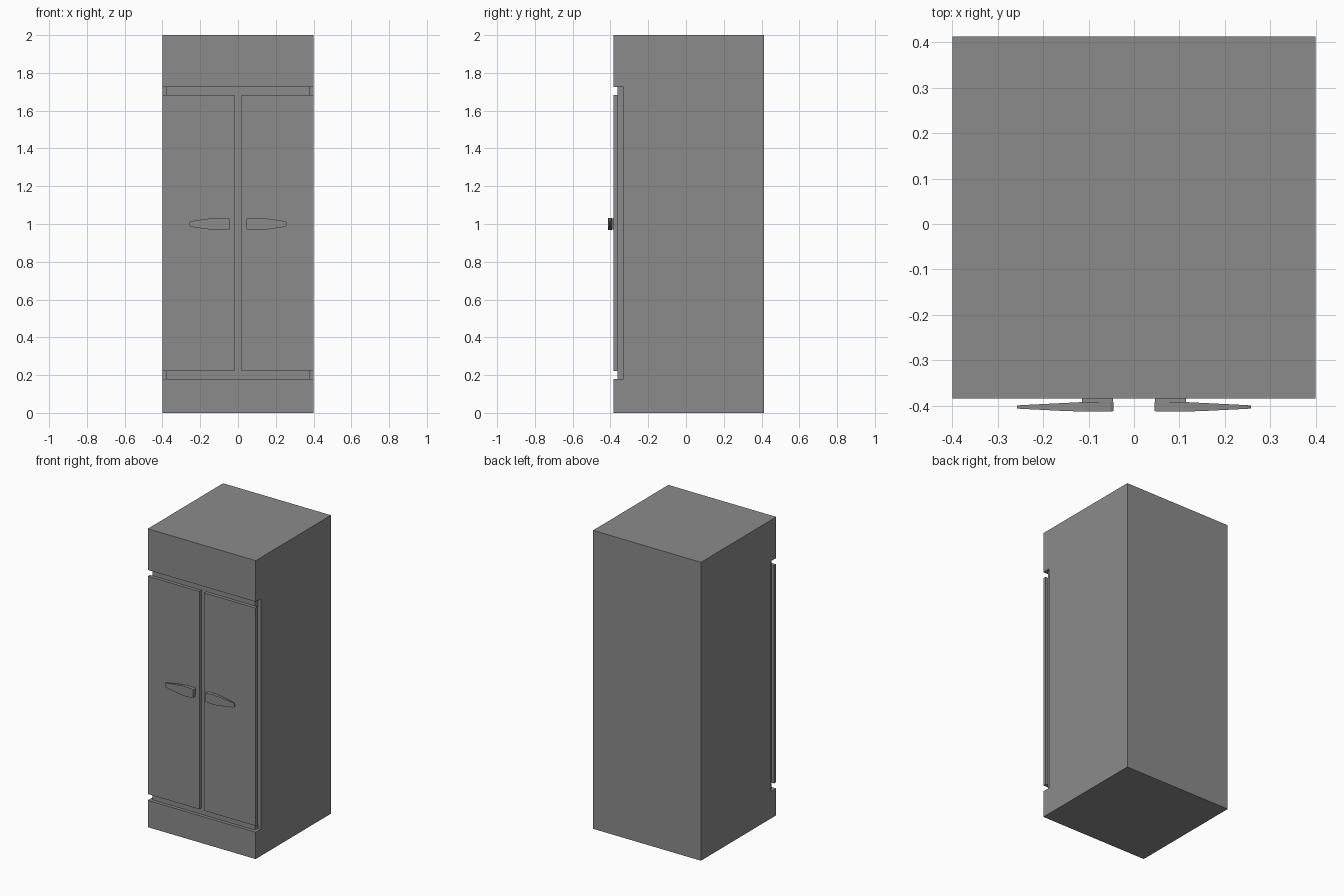
import bpy, bmesh

if "Cube" in bpy.data.objects:
    bpy.data.objects.remove(bpy.data.objects["Cube"])

# Single grey finish
grey = bpy.data.materials.new("grey_metal")
grey.diffuse_color = (0.26, 0.26, 0.26, 1)
grey.use_nodes = True
grey.node_tree.nodes["Principled BSDF"].inputs["Base Color"].default_value = grey.diffuse_color


def finish(name, bm):
    bmesh.ops.recalc_face_normals(bm, faces=bm.faces)
    me = bpy.data.meshes.new(name)
    bm.to_mesh(me)
    bm.free()
    me.materials.append(grey)
    ob = bpy.data.objects.new(name, me)
    bpy.context.collection.objects.link(ob)
    return ob


def loft(name, rings):
    """Join equal-sized rings of points and cap both ends."""
    bm = bmesh.new()
    vs = [[bm.verts.new(p) for p in ring] for ring in rings]
    n = len(vs[0])
    for a, b in zip(vs, vs[1:]):
        for i in range(n):
            j = (i + 1) % n
            bm.faces.new((a[i], a[j], b[j], b[i]))
    bm.faces.new(vs[0])
    bm.faces.new(vs[-1])
    return finish(name, bm)


def box(name, x0, x1, y0, y1, z0, z1):
    return loft(name, [[(x, y0, z0), (x, y1, z0), (x, y1, z1), (x, y0, z1)]
                       for x in sorted((x0, x1))])


# Cabinet body: side profile with a recessed front, extruded across x
FRONT, RECESS, BACK = -0.384, -0.33, 0.413
profile = [(FRONT, 0), (BACK, 0), (BACK, 2), (FRONT, 2), (FRONT, 1.724),
           (RECESS, 1.724), (RECESS, 0.18), (FRONT, 0.18)]
loft("cabinet_body", [[(x, y, z) for y, z in profile] for x in (-0.4, 0.4)])

# Inset door frame behind the doors
box("door_frame", -0.38, 0.38, -0.362, RECESS, 0.18, 1.724)

# Handle stations: x, half height, front y, back y
stations = [(0.045, 0.026, -0.412, -0.392), (0.052, 0.030, -0.413, -0.392),
            (0.110, 0.033, -0.413, -0.392), (0.150, 0.029, -0.412, -0.394),
            (0.210, 0.021, -0.409, -0.397), (0.250, 0.015, -0.407, -0.399),
            (0.258, 0.009, -0.406, -0.400)]

for side, s in (("left", -1), ("right", 1)):
    box(side + "_door", s * 0.018, s * 0.4, FRONT, -0.362, 0.222, 1.682)
    # Tapered grip and the mount that holds it to the door
    loft(side + "_handle_grip",
         [[(s * x, yf, 1 - h), (s * x, yb, 1 - h), (s * x, yb, 1 + h), (s * x, yf, 1 + h)]
          for x, h, yf, yb in stations])
    box(side + "_handle_mount", s * 0.046, s * 0.115, -0.394, FRONT, 0.972, 1.028)
